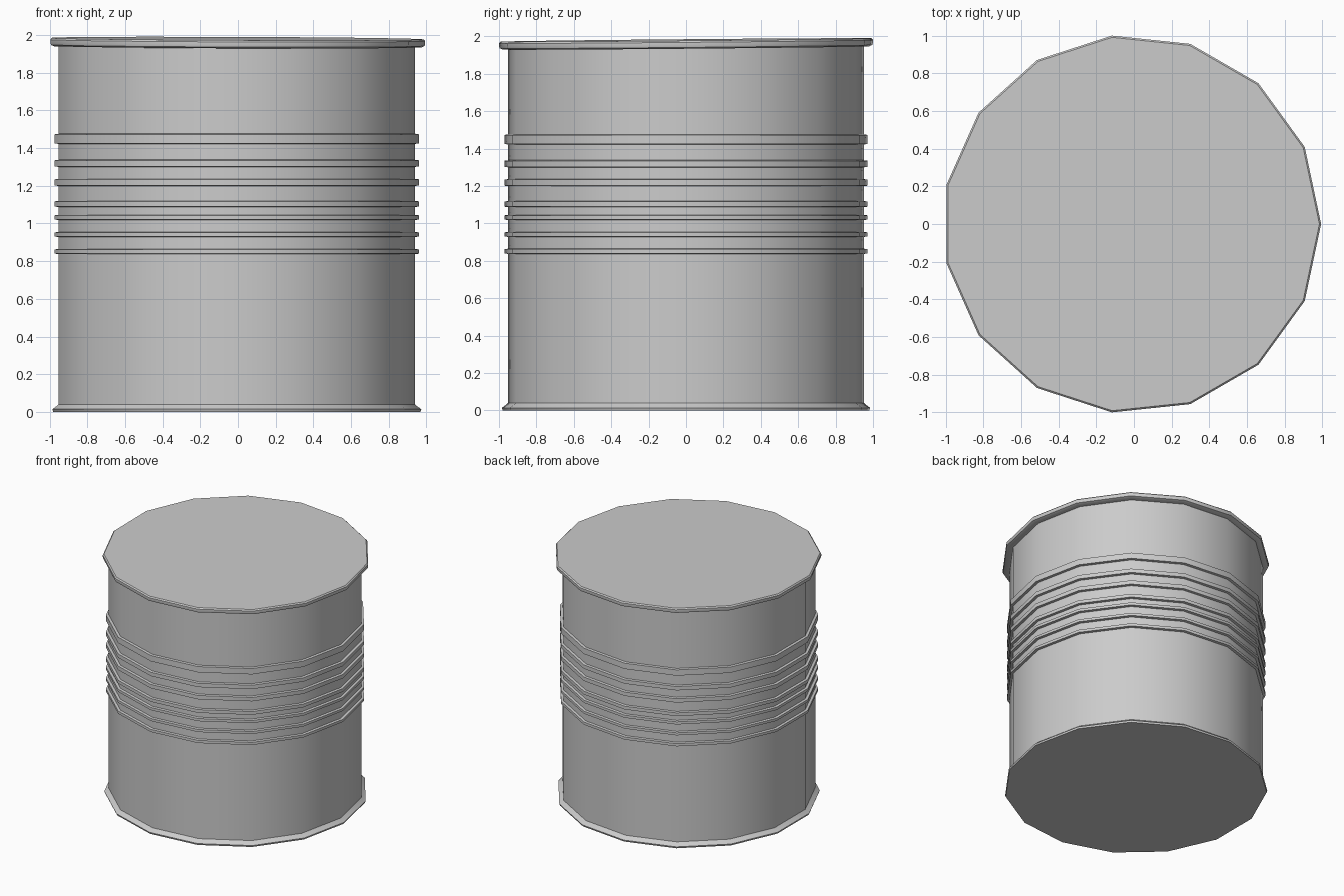
import bpy, bmesh, math

if "Cube" in bpy.data.objects:
    bpy.data.objects.remove(bpy.data.objects["Cube"])

SIDES = 15


def lathe(name, profile, cx, tilt=(0.0, 0.0)):
    """Spin a bottom-to-top (radius, z) profile into a closed 15-sided solid."""
    bm = bmesh.new()
    rings = []
    for r, z in profile:
        ring = []
        for i in range(SIDES):
            a = 2 * math.pi * i / SIDES
            x, y = r * math.cos(a), r * math.sin(a)
            ring.append(bm.verts.new((x + cx, y, z + tilt[0] * x + tilt[1] * y)))
        rings.append(ring)
    for lo, hi in zip(rings, rings[1:]):
        for i in range(SIDES):
            j = (i + 1) % SIDES
            bm.faces.new((lo[i], lo[j], hi[j], hi[i]))
    bm.faces.new(rings[0][::-1])
    bm.faces.new(rings[-1])
    bmesh.ops.recalc_face_normals(bm, faces=bm.faces)
    mesh = bpy.data.meshes.new(name)
    bm.to_mesh(mesh)
    bm.free()
    obj = bpy.data.objects.new(name, mesh)
    bpy.context.collection.objects.link(obj)
    bpy.ops.object.select_all(action='DESELECT')
    obj.select_set(True)
    bpy.context.view_layer.objects.active = obj
    bpy.ops.object.shade_smooth_by_angle(angle=math.radians(30))
    return obj


BODY_R, BAND_R = 0.957, 0.977

# Can body: flared foot, seven raised ribs, straight wall up into the lid
ribs = [(0.84, 0.862), (0.931, 0.952), (1.021, 1.043), (1.09, 1.117),
        (1.202, 1.234), (1.303, 1.335), (1.425, 1.473)]
profile = [(0.985, 0.0), (0.99, 0.014), (0.968, 0.03), (BODY_R, 0.04)]
for z0, z1 in ribs:
    profile += [(BODY_R, z0 - 0.003), (BAND_R, z0), (BAND_R, z1), (BODY_R, z1 + 0.003)]
profile.append((BODY_R, 1.945))
lathe("can_body", profile, -0.017)

# Lid: thin, rounded rim, sitting slightly tilted
lid = [(0.95, 1.938), (0.985, 1.938), (1.002, 1.945), (1.005, 1.955),
       (1.005, 1.972), (0.996, 1.981), (0.97, 1.981)]
lathe("lid", lid, -0.012, tilt=(-0.004, 0.009))
